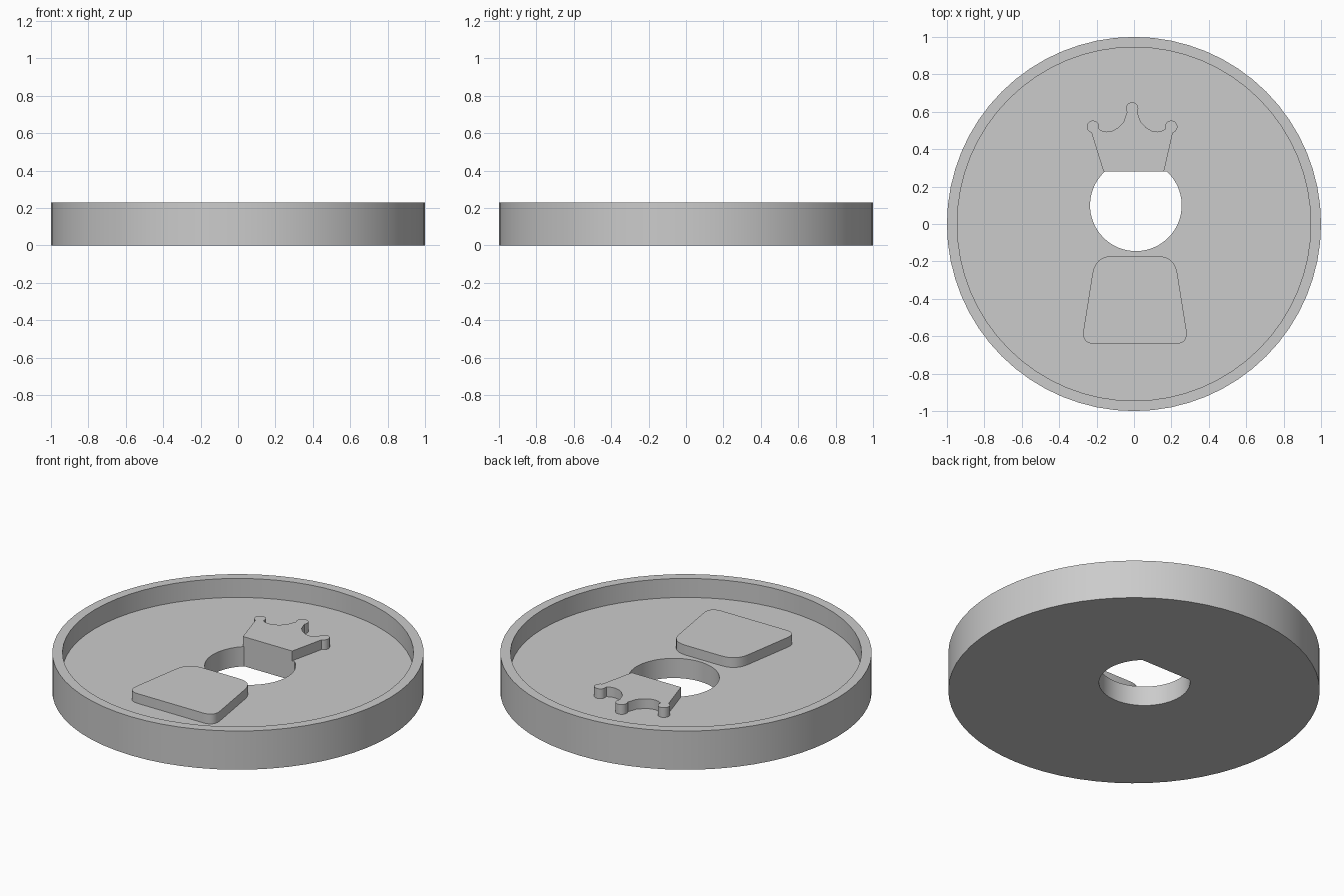
import bpy
import bmesh
import math
from mathutils import Vector

cube = bpy.data.objects.get("Cube")
if cube:
    bpy.data.objects.remove(cube, do_unlink=True)

HEIGHT, FLOOR, RELIEF = 0.23, 0.117, 0.175
RIM, INNER = 1.0, 0.945

grey = bpy.data.materials.new("plain grey")
grey.use_nodes = True
colour = (0.6, 0.6, 0.6, 1)
grey.diffuse_color = colour
grey.node_tree.nodes["Principled BSDF"].inputs["Base Color"].default_value = colour


def finish(name, bm):
    bmesh.ops.recalc_face_normals(bm, faces=bm.faces)
    mesh = bpy.data.meshes.new(name)
    bm.to_mesh(mesh)
    bm.free()
    mesh.materials.append(grey)
    obj = bpy.data.objects.new(name, mesh)
    bpy.context.collection.objects.link(obj)
    bpy.ops.object.select_all(action="DESELECT")
    obj.select_set(True)
    bpy.context.view_layer.objects.active = obj
    bpy.ops.object.shade_smooth_by_angle(angle=math.radians(30))
    return obj


def arc(cx, cy, r, start, end, n):
    angles = [math.radians(start + (end - start) * i / n) for i in range(n + 1)]
    return [Vector((cx + r * math.cos(a), cy + r * math.sin(a))) for a in angles]


def loop(bm, points, z):
    verts = [bm.verts.new((p.x, p.y, z)) for p in points]
    return [bm.edges.new((v, verts[i - 1])) for i, v in enumerate(verts)]


def prism(name, points, z0, z1):
    bm = bmesh.new()
    base = bm.faces.new([bm.verts.new((p.x, p.y, z0)) for p in points])
    out = bmesh.ops.extrude_face_region(bm, geom=[base], use_keep_orig=True)
    top = [g for g in out["geom"] if isinstance(g, bmesh.types.BMVert)]
    bmesh.ops.translate(bm, verts=top, vec=(0, 0, z1 - z0))
    return finish(name, bm)


def bezier(a, b, c, n=6):
    return [a.lerp(b, i / n).lerp(b.lerp(c, i / n), i / n) for i in range(n + 1)]


# Round tray with a raised rim and a hole cut off straight at the back
chord = math.degrees(math.asin(0.18 / 0.245))
hole = arc(0.01, 0.1, 0.245, 180 - chord, 360 + chord, 48)
outer = arc(0, 0, RIM, 0, 360, 64)[:-1]
inner = arc(0, 0, INNER, 0, 360, 64)[:-1]

bm = bmesh.new()
outer_low, outer_high = loop(bm, outer, 0), loop(bm, outer, HEIGHT)
inner_high, inner_low = loop(bm, inner, HEIGHT), loop(bm, inner, FLOOR)
hole_high, hole_low = loop(bm, hole, FLOOR), loop(bm, hole, 0)
for a, b in ((outer_low, outer_high), (outer_high, inner_high),
             (inner_high, inner_low), (hole_high, hole_low)):
    bmesh.ops.bridge_loops(bm, edges=a + b)
for a, b in ((inner_low, hole_high), (outer_low, hole_low)):
    bmesh.ops.triangle_fill(bm, edges=a + b, use_beauty=True)
finish("tray", bm)

# Raised crown: right half outline, mirrored about its own centre line
CX = -0.01
dip = [Vector(p) for p in ((0.026, 0.585), (0.046, 0.545), (0.075, 0.515),
                           (0.105, 0.498), (0.135, 0.493), (0.16, 0.498),
                           (0.178, 0.508))]
side_ball = arc(0.209, 0.52, 0.033, 160, -75, 14)
half = arc(0, 0.618, 0.033, 90, -35, 8) + dip[1:] + side_ball
right = [Vector((CX + p.x, p.y)) for p in half]
left = [Vector((CX - p.x, p.y)) for p in reversed(half[1:])]
crown = right + [Vector((0.16, 0.28)), Vector((-0.163, 0.28))] + left
prism("crown", crown, FLOOR, RELIEF)

# Raised body pad: trapezoid with rounded corners
corners = [Vector(p) for p in ((-0.282, -0.642), (0.292, -0.642),
                               (0.217, -0.171), (-0.207, -0.171))]
pad = []
for i, c in enumerate(corners):
    cut = 0.075 if i < 2 else 0.095
    before, after = corners[i - 1] - c, corners[(i + 1) % 4] - c
    pad += bezier(c + before.normalized() * cut, c, c + after.normalized() * cut)
prism("body_pad", pad, FLOOR, RELIEF)
